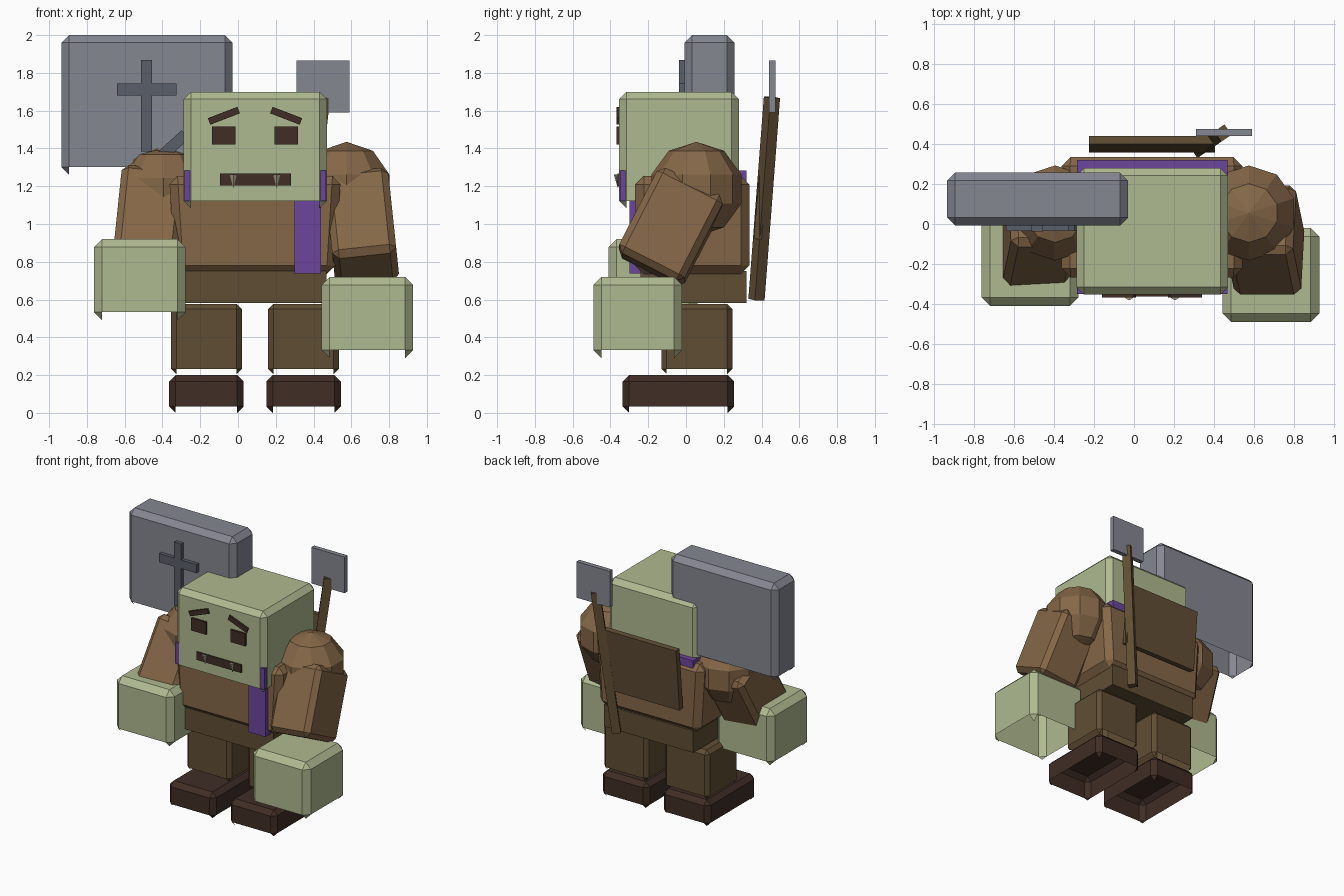
import bpy, bmesh
from math import radians
from mathutils import Vector, Euler

if "Cube" in bpy.data.objects:
    bpy.data.objects.remove(bpy.data.objects["Cube"], do_unlink=True)


def material(name, r, g, b):
    m = bpy.data.materials.new(name)
    m.use_nodes = True
    m.diffuse_color = (r, g, b, 1)
    m.node_tree.nodes["Principled BSDF"].inputs["Base Color"].default_value = (r, g, b, 1)
    return m


SKIN = material("green skin", .43, .49, .28)
TUNIC = material("tunic brown", .235, .136, .064)
WOOD = material("dark wood brown", .118, .076, .034)
DARK = material("boot brown", .05, .026, .018)
STONE = material("stone grey", .235, .242, .285)
IRON = material("dark iron", .1, .112, .138)
SASH = material("purple cloth", .15, .06, .33)
TOOTH = material("tooth ivory", .36, .33, .24)


def finish(bm, name, mat, loc=(0, 0, 0), rot=(0, 0, 0)):
    me = bpy.data.meshes.new(name)
    bm.to_mesh(me)
    bm.free()
    me.materials.append(mat)
    ob = bpy.data.objects.new(name, me)
    ob.location = loc
    ob.rotation_euler = rot
    bpy.context.collection.objects.link(ob)
    return ob


def box(name, mat, centre, size, chamfer=0, rot=(0, 0, 0), open_base=False, taper=1):
    """Box with optional chamfer; an open base keeps only the corner triangles below."""
    bm = bmesh.new()
    bmesh.ops.create_cube(bm, size=1)
    for v in bm.verts:
        k = taper if v.co.z < 0 else 1
        v.co = Vector((v.co.x * size[0] * k, v.co.y * size[1], v.co.z * size[2]))
    if chamfer:
        bmesh.ops.bevel(bm, geom=bm.edges[:], offset=chamfer, segments=1,
                        profile=0.5, affect='EDGES')
    if open_base:
        bm.normal_update()
        low = [f for f in bm.faces if f.normal.z < -.65]
        bmesh.ops.delete(bm, geom=low, context='FACES')
    return finish(bm, name, mat, centre, [radians(a) for a in rot])


def span(name, mat, x, y, z, chamfer=0, **kw):
    """Box given by its ranges on the three axes."""
    c = [(a + b) / 2 for a, b in (x, y, z)]
    s = [b - a for a, b in (x, y, z)]
    return box(name, mat, c, s, chamfer, **kw)


def beam(name, mat, a, b, width):
    """Square beam from a to b."""
    d = Vector(b) - Vector(a)
    ob = box(name, mat, (Vector(a) + Vector(b)) / 2, (width, width, d.length))
    ob.rotation_euler = d.to_track_quat('Z', 'Y').to_euler()
    return ob


MID = .09  # the body's own centre line

# Legs and boots
for side, s in (("left", 1), ("right", -1)):
    x = MID + s * .257
    span(side + "_boot", DARK, (x - .197, x + .197), (-.335, .255), (0, .2), .034, open_base=True)
    x = MID + s * .257
    span(side + "_leg", WOOD, (x - .187, x + .187), (-.13, .245), (.205, .577), .028, open_base=True)

# Torso, belt, sash and collar
span("belt", WOOD, (-.285, .468), (-.24, .32), (.583, .75))
span("torso", TUNIC, (-.365, .545), (-.268, .335), (.735, 1.255), .045, taper=.93)
span("sash", SASH, (.3, .44), (-.3, -.24), (.737, 1.13))
span("collar", SASH, (-.284, .467), (-.35, .32), (1.123, 1.283))

# Head and face
span("head", SKIN, (-.288, .47), (-.354, .28), (1.085, 1.7), .038, open_base=True)
span("mouth", DARK, (-.095, .28), (-.362, -.35), (1.205, 1.267))
for side, s in (("left", 1), ("right", -1)):
    box(side + "_eye", DARK, (MID + s * .165, -.36, 1.468), (.125, .016, .095))
    box(side + "_brow", DARK, (MID + s * .165, -.36, 1.573), (.168, .016, .037), rot=(0, s * 21, 0))
    bm = bmesh.new()
    bmesh.ops.create_cone(bm, cap_ends=True, segments=6, radius1=0, radius2=.022, depth=.075)
    finish(bm, side + "_tooth", TOOTH, (MID + s * .115, -.36, 1.225))

# Shoulders, forearms and fists
for side, s, shoulder, arm, fist in (
        ("left", 1, (.575, .055, 1.185), (.655, -.08, .985), (.685, -.255, .505)),
        ("right", -1, (-.395, .055, 1.165), (-.475, -.04, 1.0), (-.52, -.175, .705))):
    bm = bmesh.new()
    bmesh.ops.create_uvsphere(bm, u_segments=10, v_segments=5, radius=.25)
    finish(bm, side + "_shoulder", TUNIC, shoulder)
    box(side + "_forearm", TUNIC, arm, (.34, .39, .51), .035, rot=(-27, -6 * s, 0))
    box(side + "_fist", SKIN, fist, (.485, .47, .43), .043, open_base=True)

# War hammer with its cross emblem
span("hammer_head", STONE, (-.935, -.03), (-.008, .257), (1.262, 2), .04, open_base=True)
beam("hammer_shaft", WOOD, (-.52, -.18, .72), (-.475, .07, 1.4), .13)
span("emblem_upright", IRON, (-.513, -.455), (-.038, 0), (1.385, 1.867))
span("emblem_crossbar", IRON, (-.64, -.325), (-.036, 0), (1.68, 1.745))
box("emblem_slant", IRON, (-.36, -.018, 1.4), (.22, .036, .06), rot=(0, -42, 0))

# Board and small axe carried on the back
box("back_board", WOOD, (MID, .4, 1.155), (.63, .042, .47), rot=(-5, 0, 0))
beam("axe_shaft", WOOD, (.325, .373, .6), (.445, .455, 1.67), .062)
span("axe_blade", STONE, (.31, .59), (.44, .475), (1.59, 1.865))
